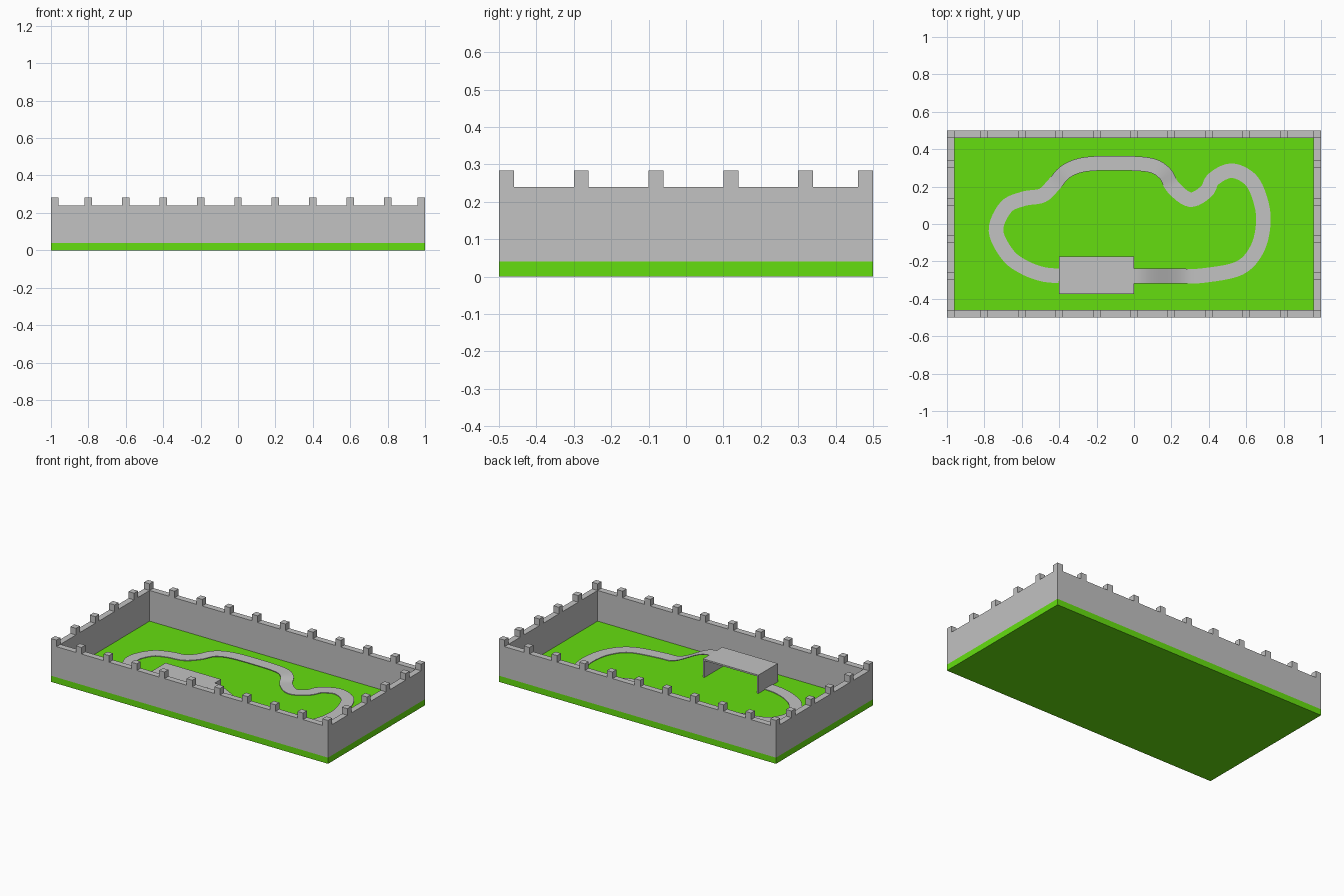
import bpy, bmesh, math
from mathutils import Vector

if "Cube" in bpy.data.objects:
    bpy.data.objects.remove(bpy.data.objects["Cube"])


def material(name, rgb):
    m = bpy.data.materials.new(name)
    m.diffuse_color = (*rgb, 1)
    m.use_nodes = True
    m.node_tree.nodes["Principled BSDF"].inputs["Base Color"].default_value = m.diffuse_color
    return m


GREEN = material("grass green", (0.13, 0.73, 0.005))
GREY = material("stone grey", (0.54, 0.54, 0.54))


def boxes(name, mat, bounds):
    """One object made of boxes given as (x0, x1, y0, y1, z0, z1)."""
    bm = bmesh.new()
    for x0, x1, y0, y1, z0, z1 in bounds:
        vs = bmesh.ops.create_cube(bm, size=1)["verts"]
        for v in vs:
            v.co = (x0 + (v.co.x + .5) * (x1 - x0),
                    y0 + (v.co.y + .5) * (y1 - y0),
                    z0 + (v.co.z + .5) * (z1 - z0))
    me = bpy.data.meshes.new(name)
    bm.to_mesh(me)
    bm.free()
    me.materials.append(mat)
    ob = bpy.data.objects.new(name, me)
    bpy.context.collection.objects.link(ob)
    return ob


# Ground slab and the four walls around it
T, FLOOR, TOP = 0.04, 0.04, 0.24
boxes("ground", GREEN, [(-1, 1, -.5, .5, 0, FLOOR)])
boxes("front_wall", GREY, [(-1, 1, -.5, -.5 + T, FLOOR, TOP)])
boxes("back_wall", GREY, [(-1, 1, .5 - T, .5, FLOOR, TOP)])
boxes("left_wall", GREY, [(-1, -1 + T, -.5 + T, .5 - T, FLOOR, TOP)])
boxes("right_wall", GREY, [(1 - T, 1, -.5 + T, .5 - T, FLOOR, TOP)])

# Battlement blocks on top of the walls
spots = [(x, y) for x in [-.98] + [i * .2 for i in range(-4, 5)] + [.98] for y in (-.48, .48)]
spots += [(x, y) for x in (-.98, .98) for y in (-.28, -.08, .12, .32)]
boxes("battlements", GREY, [(x - .02, x + .02, y - .02, y + .02, TOP, TOP + .043) for x, y in spots])

# Platform: thin roof on two end walls, open at the front and back
ROOF = 0.16
boxes("platform", GREY, [(-.4, 0, -.375, -.175, ROOF - .01, ROOF),
                         (-.4, -.39, -.375, -.175, FLOOR, ROOF - .01),
                         (-.01, 0, -.375, -.175, FLOOR, ROOF - .01)])

# Track: winding ribbon around the yard, ending in a ramp up to the platform
path = [(-.4, -.278), (-.49, -.268), (-.59, -.23), (-.675, -.165), (-.738, -.035), (-.685, .09),
        (-.59, .135), (-.49, .153), (-.425, .215), (-.365, .28), (-.265, .318), (-.09, .325),
        (.085, .315), (.165, .27), (.21, .195), (.30, .13), (.387, .175), (.425, .24), (.52, .285),
        (.62, .24), (.672, .14), (.692, .015), (.66, -.13), (.565, -.235), (.375, -.275),
        (.25, -.278), (.12, -.278), (0, -.278)]
pts = [Vector(p) for p in path]
pts = [2 * pts[0] - pts[1]] + pts + [2 * pts[-1] - pts[-2]]


def smooth(t):
    t = min(max(t, 0), 1)
    return t * t * (3 - 2 * t)


def height(p):
    z = FLOOR + .006
    if p.y > .1:                      # slight rise along the back stretch
        z += .012 * smooth((p.y - .2) / .1) * smooth((.3 - p.x) / .1)
    elif p.y < -.2 and p.x > -.1:     # ramp
        z += (ROOF - z) * smooth((.31 - p.x) / .31)
    return z


STEPS, HALF = 6, 0.039
line = []
for i in range(1, len(pts) - 2):
    a, b, c, d = pts[i - 1:i + 3]
    for s in range(STEPS):
        t = s / STEPS
        line.append(.5 * (2 * b + (c - a) * t + (2 * a - 5 * b + 4 * c - d) * t * t
                          + (3 * b - a - 3 * c + d) * t ** 3))
line.append(pts[-2])

bm = bmesh.new()
rows = []
for i, p in enumerate(line):
    tan = (line[min(i + 1, len(line) - 1)] - line[max(i - 1, 0)]).normalized()
    side = Vector((-tan.y, tan.x)) * HALF
    z = height(p)
    rows.append([bm.verts.new((*(p + side), z)), bm.verts.new((*(p - side), z))])
for r, s in zip(rows, rows[1:]):
    bm.faces.new((r[0], r[1], s[1], s[0]))
for f in bm.faces:
    f.smooth = True
me = bpy.data.meshes.new("track")
bm.to_mesh(me)
bm.free()
me.materials.append(GREY)
track = bpy.data.objects.new("track", me)
bpy.context.collection.objects.link(track)
solid = track.modifiers.new("thickness", 'SOLIDIFY')
solid.thickness = .004
solid.offset = -1
bpy.context.view_layer.objects.active = track
track.select_set(True)
bpy.ops.object.modifier_apply(modifier="thickness")
bpy.ops.object.shade_smooth_by_angle(angle=math.radians(35))
